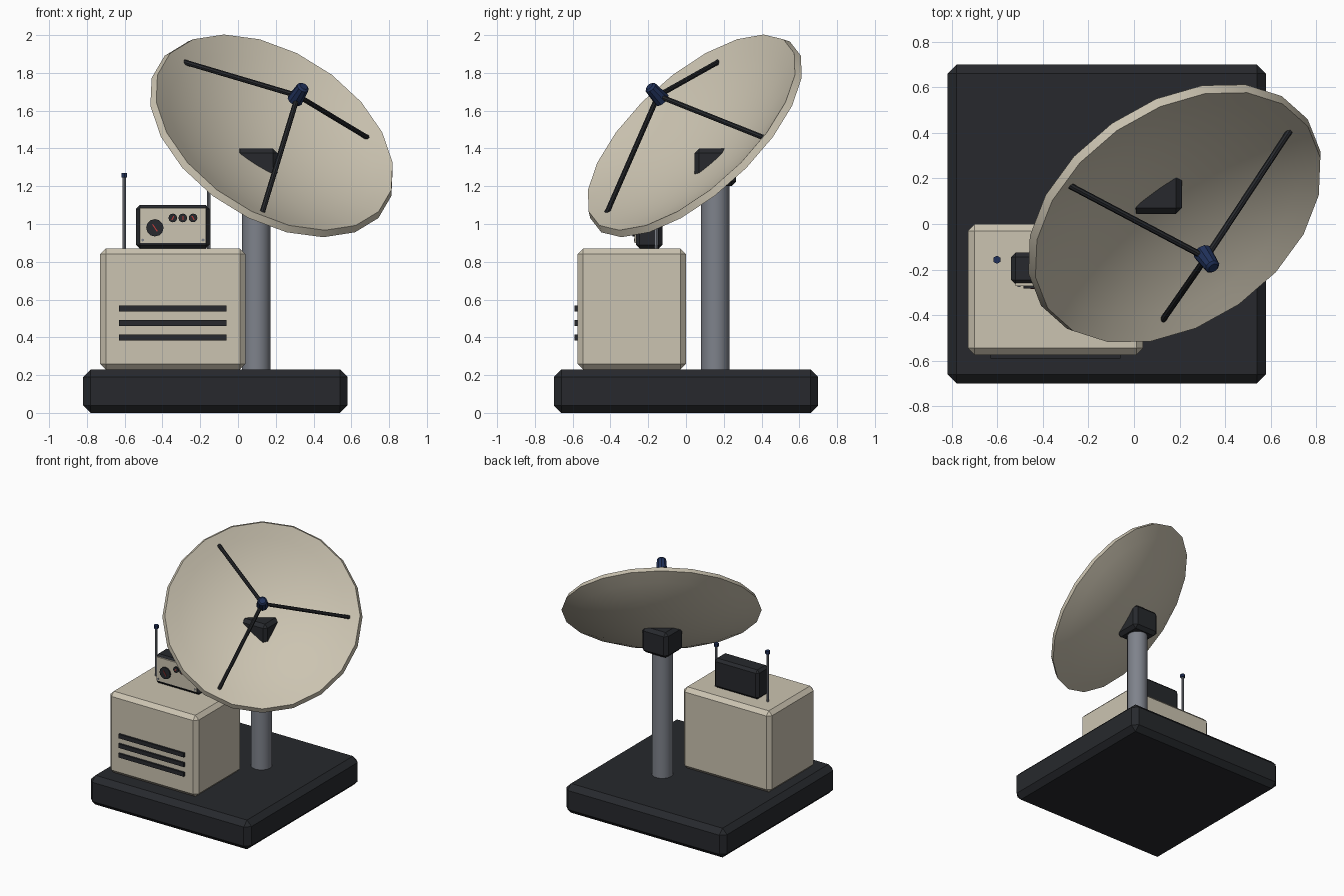
import bpy, bmesh, math
from mathutils import Vector, Matrix

if "Cube" in bpy.data.objects:
    bpy.data.objects.remove(bpy.data.objects["Cube"])


def material(name, rgb):
    m = bpy.data.materials.new(name)
    m.diffuse_color = (*rgb, 1)
    m.use_nodes = True
    m.node_tree.nodes["Principled BSDF"].inputs["Base Color"].default_value = m.diffuse_color
    return m


DARK = material("charcoal", (0.02, 0.022, 0.026))
CREAM = material("cream", (0.60, 0.55, 0.44))
STEEL = material("steel", (0.21, 0.225, 0.26))
NAVY = material("navy", (0.014, 0.03, 0.10))
RED = material("red", (0.5, 0.04, 0.04))


def finish(name, bm, mat, smooth=False):
    bmesh.ops.recalc_face_normals(bm, faces=bm.faces[:])
    me = bpy.data.meshes.new(name)
    bm.to_mesh(me)
    bm.free()
    me.materials.append(mat)
    ob = bpy.data.objects.new(name, me)
    bpy.context.collection.objects.link(ob)
    if smooth:
        bpy.ops.object.select_all(action='DESELECT')
        ob.select_set(True)
        bpy.context.view_layer.objects.active = ob
        bpy.ops.object.shade_smooth_by_angle(angle=math.radians(35))
    return ob


def box(name, lo, hi, mat, bevel=0.0, turn=0.0):
    """Chamfered box between two corners, optionally turned about y."""
    lo, hi = Vector(lo), Vector(hi)
    bm = bmesh.new()
    bmesh.ops.create_cube(bm, size=1)
    bmesh.ops.scale(bm, vec=hi - lo, verts=bm.verts[:])
    if bevel:
        bmesh.ops.bevel(bm, geom=bm.edges[:], offset=bevel, segments=1, affect='EDGES')
    bmesh.ops.transform(bm, matrix=Matrix.Translation((lo + hi) / 2) @ Matrix.Rotation(turn, 4, 'Y'),
                        verts=bm.verts[:])
    return finish(name, bm, mat)


def rod(name, a, b, r1, mat, r2=None, sides=8, bevel=0.0, smooth=True):
    """Cylinder or cone from a to b."""
    a, b = Vector(a), Vector(b)
    d = b - a
    bm = bmesh.new()
    bmesh.ops.create_cone(bm, cap_ends=True, segments=sides, radius1=r1,
                          radius2=r1 if r2 is None else r2, depth=d.length)
    if bevel:
        rim = [e for e in bm.edges if all(v.co.z > 0 for v in e.verts)]
        bmesh.ops.bevel(bm, geom=rim, offset=bevel, segments=1, affect='EDGES')
    rot = d.to_track_quat('Z', 'Y').to_matrix().to_4x4()
    bmesh.ops.transform(bm, matrix=Matrix.Translation((a + b) / 2) @ rot, verts=bm.verts[:])
    return finish(name, bm, mat, smooth)


# Base, cabinet and vents
box("base_slab", (-0.82, -0.70, 0), (0.58, 0.70, 0.23), DARK, 0.04)
box("cabinet", (-0.73, -0.575, 0.23), (0.04, 0.0, 0.87), CREAM, 0.03)
for i in range(3):
    z = 0.40 + i * 0.076
    box(f"vent_{i + 1}", (-0.63, -0.59, z - 0.016), (-0.06, -0.56, z + 0.016), DARK)

# Mast and swivel head
rod("mast", (0.097, 0.155, 0.22), (0.097, 0.155, 1.25), 0.076, STEEL, sides=16)
box("swivel_head", (-0.015, 0.045, 1.20), (0.21, 0.265, 1.40), DARK, 0.025)

# Dish frame: u sideways, v up the dish, n along the pointing axis
az, el = math.radians(35), math.radians(42)
C = Vector((0.18, 0.047, 1.465))
n = Vector((math.cos(el) * math.sin(az), -math.cos(el) * math.cos(az), math.sin(el)))
u = Vector((math.cos(az), math.sin(az), 0))
v = n.cross(u)


def on_dish(r, ang, h):
    return C + u * (r * math.cos(ang)) + v * (r * math.sin(ang)) + n * h


# Dish: thick parabolic shell of revolution
R, DEPTH, APEX, THICK, SIDES, RINGS = 0.697, 0.17, -0.14, 0.04, 20, 7
inner, outer = [], []
for i in range(RINGS + 1):
    r = R * i / RINGS
    h = APEX + DEPTH * (r / R) ** 2
    slope = math.atan(2 * DEPTH * r / R ** 2)
    inner.append((r, h))
    outer.append((r + THICK * math.sin(slope), h - THICK * math.cos(slope)))
profile = inner + outer[::-1]
bm = bmesh.new()
rings = []
for r, h in profile:
    count = SIDES if r > 1e-6 else 1
    rings.append([bm.verts.new(on_dish(r, 2 * math.pi * k / SIDES, h)) for k in range(count)])
for a, b in zip(rings, rings[1:]):
    for k in range(SIDES):
        j = (k + 1) % SIDES
        if len(a) == 1:
            bm.faces.new((a[0], b[k], b[j]))
        elif len(b) == 1:
            bm.faces.new((a[k], b[0], a[j]))
        else:
            bm.faces.new((a[k], b[k], b[j], a[j]))
finish("dish", bm, CREAM, True)

# Feed horn and its three struts
for i in range(3):
    ang = 2 * math.pi * i / 3
    rod(f"feed_strut_{i + 1}", on_dish(0.62, ang, -0.01), C + n * 0.32, 0.014, DARK)
rod("feed_horn", C + n * 0.285, C + n * 0.395, 0.043, NAVY, r2=0.033, sides=10, bevel=0.01)

# Whip antennas on the cabinet
for name, x, top in (("left", -0.602, 1.27), ("right", -0.155, 1.21)):
    rod(f"antenna_{name}", (x, -0.157, 0.86), (x, -0.157, top - 0.02), 0.009, STEEL)
    rod(f"antenna_tip_{name}", (x, -0.157, top - 0.025), (x, -0.157, top), 0.018, NAVY, sides=6)

# Radio set: case, front panel, dial, knobs and screws
box("radio_case", (-0.54, -0.265, 0.87), (-0.15, -0.125, 1.10), DARK, 0.02)
box("radio_panel", (-0.52, -0.272, 0.90), (-0.17, -0.255, 1.085), CREAM)
controls = [("dial", -0.44, 0.98, 0.046, 0.6), ("knob_1", -0.345, 1.032, 0.023, -0.5),
            ("knob_2", -0.292, 1.032, 0.023, 0.0), ("knob_3", -0.238, 1.032, 0.023, 0.5)]
for name, x, z, r, turn in controls:
    rod(name, (x, -0.265, z), (x, -0.283, z), r, DARK, sides=12)
    box(name + "_pointer", (x - 0.003, -0.286, z - r * 0.5), (x + 0.003, -0.28, z + r * 0.5), RED, turn=-turn)
for side, x in (("left", -0.505), ("right", -0.185)):
    rod(f"panel_screw_{side}", (x, -0.265, 0.915), (x, -0.276, 0.915), 0.008, STEEL, sides=6)
